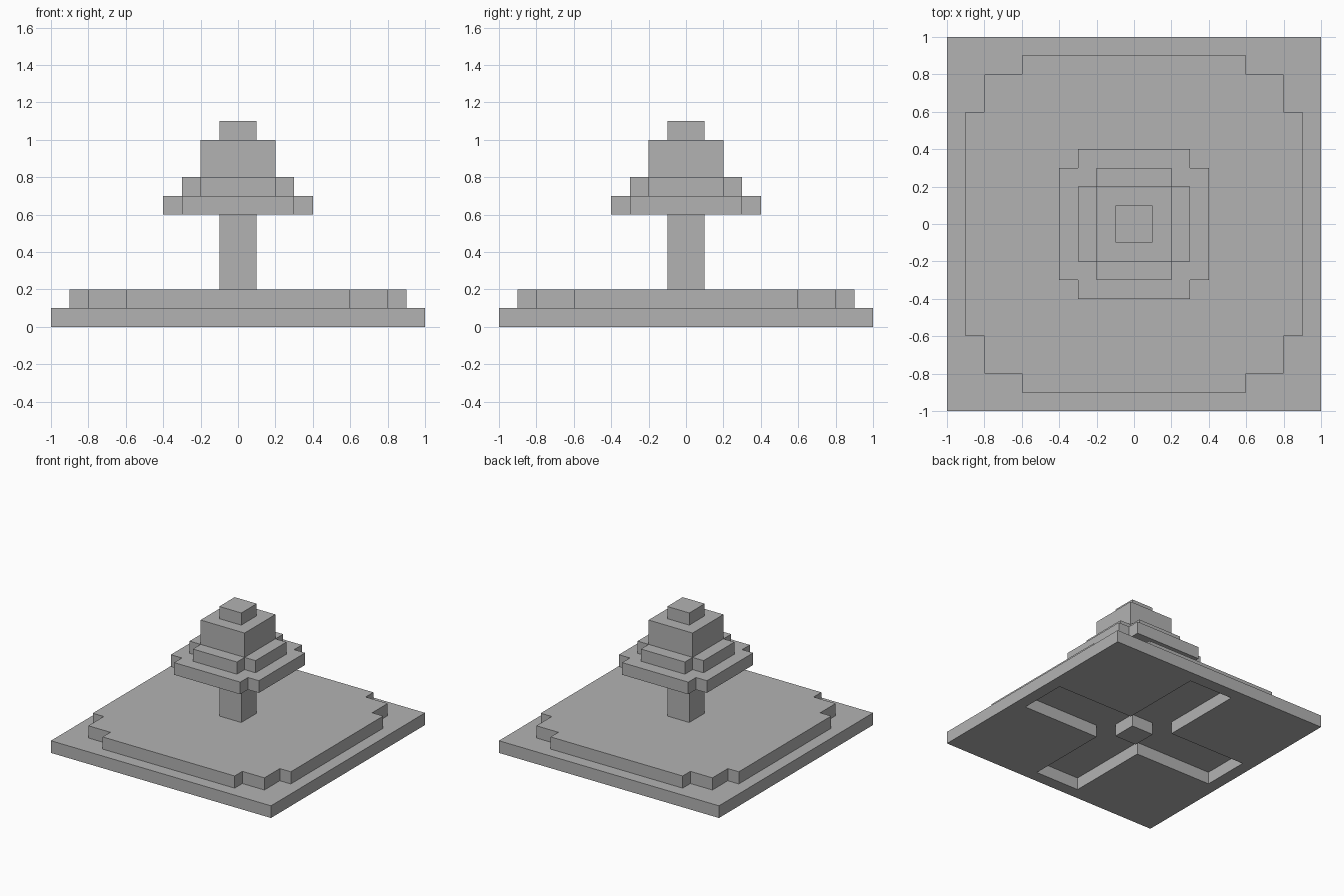
import bpy
import bmesh

cube = bpy.data.objects.get("Cube")
if cube:
    bpy.data.objects.remove(cube, do_unlink=True)

CELL = 0.1

grey = bpy.data.materials.new("plain_grey")
grey.use_nodes = True
grey.diffuse_color = (0.45, 0.45, 0.45, 1)
grey.node_tree.nodes["Principled BSDF"].inputs["Base Color"].default_value = grey.diffuse_color


def slab(name, bottom, top, inside):
    """Flat slab made of the grid cells whose centres satisfy inside(x, y)."""
    bm = bmesh.new()
    bmesh.ops.create_grid(bm, x_segments=20, y_segments=20, size=1)
    outside = [f for f in bm.faces if not inside(*f.calc_center_median().xy)]
    bmesh.ops.delete(bm, geom=outside, context='FACES')
    bmesh.ops.dissolve_limit(bm, angle_limit=0.01, verts=bm.verts[:], edges=bm.edges[:])
    mesh = bpy.data.meshes.new(name)
    bm.to_mesh(mesh)
    bm.free()
    mesh.materials.append(grey)
    obj = bpy.data.objects.new(name, mesh)
    obj.location.z = bottom
    bpy.context.collection.objects.link(obj)
    solid = obj.modifiers.new("thickness", 'SOLIDIFY')
    solid.thickness = top - bottom
    solid.offset = 1
    return obj


def rects(*half_sizes):
    """Union of centred rectangles given by their half sizes."""
    return lambda x, y: any(abs(x) < a and abs(y) < b for a, b in half_sizes)


# Base plate with a cross-shaped recess below and a small flush plug
cross = rects((0.2, 0.9), (0.9, 0.2))


def plug(x, y):
    return abs(x + 0.45) < CELL / 2 and abs(y + 0.55) < CELL / 2


slab("base_plate", 0, 0.1, lambda x, y: not cross(x, y) and not plug(x, y))
slab("base_plug", 0, 0.1, plug)

# Ground layer with stepped corners
slab("ground_layer", 0.1, 0.2, rects((0.9, 0.6), (0.8, 0.8), (0.6, 0.9)))

# Trunk, reaching down through the recess
slab("trunk", 0, 0.6, rects((0.1, 0.1)))

# Stepped crown
slab("crown_lower", 0.6, 0.7, rects((0.4, 0.3), (0.3, 0.4)))
slab("crown_middle", 0.7, 0.8, rects((0.3, 0.2), (0.2, 0.3)))
slab("crown_upper", 0.8, 1.0, rects((0.2, 0.2)))
slab("crown_tip", 1.0, 1.1, rects((0.1, 0.1)))
